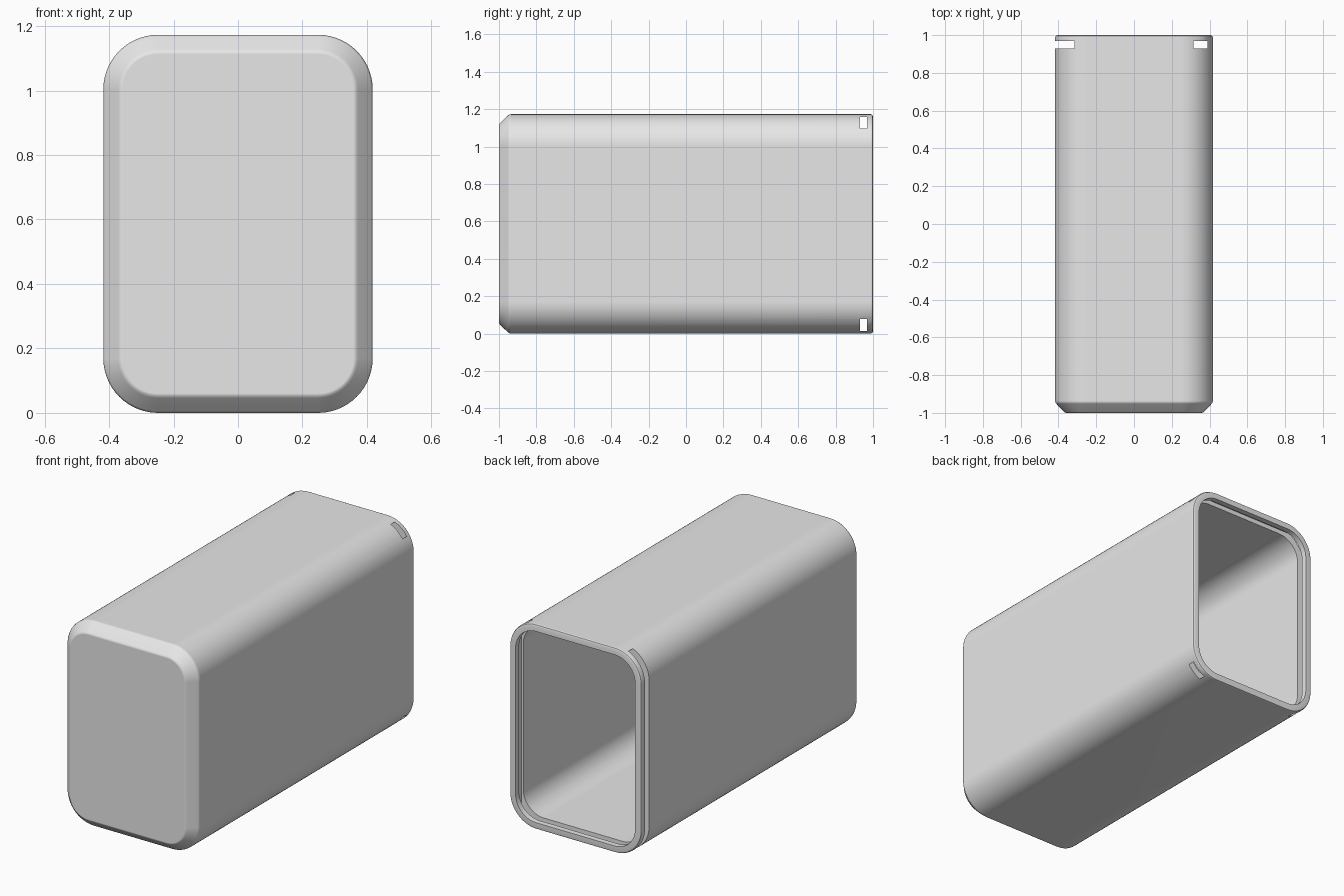
import bpy
import bmesh
import math

cube = bpy.data.objects.get("Cube")
if cube:
    bpy.data.objects.remove(cube, do_unlink=True)

HALF_W, HEIGHT, RADIUS = 0.418, 1.173, 0.17
WALL = 0.04
ARC_STEPS = 14

grey = bpy.data.materials.new("light_grey")
grey.use_nodes = True
grey.diffuse_color = (0.8, 0.8, 0.8, 1)
grey.node_tree.nodes["Principled BSDF"].inputs["Base Color"].default_value = (0.8, 0.8, 0.8, 1)


def add_object(name, bm):
    bmesh.ops.recalc_face_normals(bm, faces=bm.faces)
    mesh = bpy.data.meshes.new(name)
    bm.to_mesh(mesh)
    bm.free()
    mesh.materials.append(grey)
    obj = bpy.data.objects.new(name, mesh)
    bpy.context.collection.objects.link(obj)
    return obj


def rounded_loop(bm, inset, y):
    """Rounded rectangle across the case, shrunk by inset."""
    r = RADIUS - inset
    cx, cz = HALF_W - RADIUS, HEIGHT / 2 - RADIUS
    loop = []
    for corner, (sx, sz) in enumerate([(1, 1), (-1, 1), (-1, -1), (1, -1)]):
        for i in range(ARC_STEPS + 1):
            a = (corner + i / ARC_STEPS) * math.pi / 2
            loop.append(bm.verts.new((sx * cx + r * math.cos(a), y,
                                      HEIGHT / 2 + sz * cz + r * math.sin(a))))
    return loop


# Wall section as (inset, y): outer front, chamfer, rim, then back down the inside
section = [(0.06, -1), (0.053, -0.998), (0.046, -0.993),
           (0.006, -0.951), (0.002, -0.945), (0, -0.936),
           (0, 0.988), (0.004, 0.996), (0.012, 1),
           (WALL, 1), (WALL, -0.93), (WALL + 0.03, -0.96)]

# Hollow case
bm = bmesh.new()
loops = [rounded_loop(bm, inset, y) for inset, y in section]
for a, b in zip(loops, loops[1:]):
    for i in range(len(a)):
        j = (i + 1) % len(a)
        bm.faces.new((a[i], a[j], b[j], b[i]))
bm.faces.new(loops[0])
bm.faces.new(loops[-1])
case = add_object("case", bm)

# Sliding lid groove: square corners break through the rounded walls, open on one side
bm = bmesh.new()
bmesh.ops.create_cube(bm, size=1)
low, high = (-0.6, 0.93, 0.014), (0.39, 0.968, 1.159)
for v in bm.verts:
    v.co = [lo if c < 0 else hi for c, lo, hi in zip(v.co, low, high)]
cutter = add_object("lid_groove_cutter", bm)

cut = case.modifiers.new("lid_groove", 'BOOLEAN')
cut.operation = 'DIFFERENCE'
cut.solver = 'EXACT'
cut.object = cutter

bpy.ops.object.select_all(action='DESELECT')
case.select_set(True)
bpy.context.view_layer.objects.active = case
bpy.ops.object.modifier_apply(modifier=cut.name)
bpy.data.objects.remove(cutter, do_unlink=True)

# Smooth corners with crisp rim and groove edges
bpy.ops.object.shade_smooth_by_angle(angle=math.radians(35))
normals = case.modifiers.new("clean_shading", 'WEIGHTED_NORMAL')
normals.keep_sharp = True
